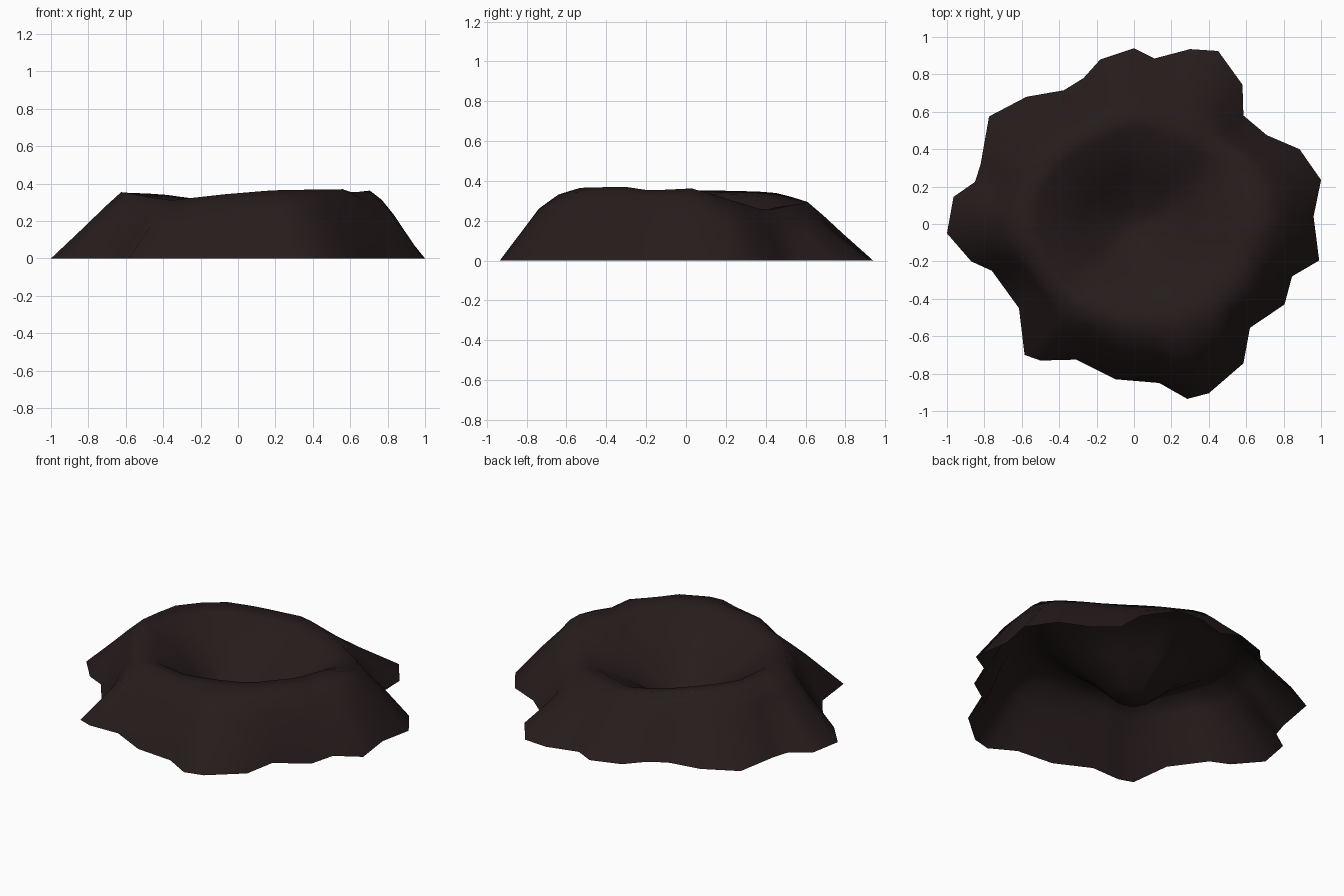
import bpy, bmesh, math
from mathutils import Vector

if "Cube" in bpy.data.objects:
    bpy.data.objects.remove(bpy.data.objects["Cube"])

# Ragged ground outline (x, y), counter-clockwise from the right
BASE = [(.96, .04), (1, .235), (.885, .40), (.71, .475), (.585, .58), (.58, .745),
        (.45, .925), (.30, .935), (.11, .885), (0, .94), (-.18, .88), (-.27, .78),
        (-.375, .715), (-.575, .68), (-.775, .575), (-.82, .32), (-.85, .225),
        (-.965, .145), (-1, -.05), (-.87, -.20), (-.76, -.25), (-.615, -.45),
        (-.585, -.70), (-.50, -.73), (-.31, -.725), (-.10, -.83), (.135, -.85),
        (.285, -.935), (.40, -.905), (.585, -.745), (.62, -.555), (.805, -.43),
        (.845, -.28), (.99, -.195)]
# Uneven crest of the rim (x, y, z)
RIM = [(.71, .04, .363), (.67, .20, .31), (.53, .40, .25), (.30, .51, .275),
       (.03, .62, .292), (-.24, .53, .32), (-.42, .43, .345), (-.58, .25, .35),
       (-.63, -.02, .355), (-.51, -.28, .335), (-.37, -.42, .31),
       (-.05, -.55, .345), (.20, -.54, .365), (.42, -.46, .368), (.56, -.30, .37),
       (.61, -.18, .352)]
PIT = Vector((0, -.02, 0))


def angle(p):
    return math.atan2(p[1], p[0]) % math.tau


def crest_at(a):
    """Point on the straight-sided rim crest in direction a."""
    pts = sorted((angle(p), math.hypot(p[0], p[1]), p[2]) for p in RIM)
    pts = [(pts[-1][0] - math.tau, *pts[-1][1:])] + pts + [(pts[0][0] + math.tau, *pts[0][1:])]
    for (a0, r0, z0), (a1, r1, z1) in zip(pts, pts[1:]):
        if a0 <= a <= a1:
            t = (a - a0) / (a1 - a0)
            r = r0 * r1 * math.sin(a1 - a0) / (r0 * math.sin(a - a0) + r1 * math.sin(a1 - a))
            return Vector((r * math.cos(a), r * math.sin(a), z0 + (z1 - z0) * t))


base = [Vector((x, y, 0)) for x, y in BASE]
crest = [crest_at(angle(p)) for p in base]


def between(target, t, height, bulge=0):
    """Ring between the crest and a target ring; bulges on the front right."""
    ring = []
    for c, s in zip(crest, target):
        k = max(0, c.xy.normalized().dot(Vector((.64, -.77))))
        ring.append(Vector((*c.lerp(s, t).xy, c.z * (height + bulge * k))))
    return ring


pit = [PIT] * len(base)
rings = [base, between(base, .5, .5, .24), between(base, .25, .76, .17), crest,
         between(pit, .17, .95, .02), between(pit, .55, .50), between(pit, .82, .08)]

# Open-bottomed crater shell: outer slope, rim and bowl
bm = bmesh.new()
loops = [[bm.verts.new(p) for p in ring] for ring in rings]
n = len(base)
for lo, hi in zip(loops, loops[1:]):
    for i in range(n):
        j = (i + 1) % n
        bm.faces.new((lo[i], lo[j], hi[j], hi[i]))
tip = bm.verts.new(PIT)
for i in range(n):
    bm.faces.new((loops[-1][i], loops[-1][(i + 1) % n], tip))
for f in bm.faces:
    f.smooth = True

mesh = bpy.data.meshes.new("crater")
bm.to_mesh(mesh)
bm.free()
crater = bpy.data.objects.new("crater", mesh)
bpy.context.collection.objects.link(crater)

# Scorched earth colour
soil = bpy.data.materials.new("dark_brown_earth")
soil.diffuse_color = (.020, .0115, .0115, 1)
soil.use_nodes = True
soil.node_tree.nodes["Principled BSDF"].inputs["Base Color"].default_value = soil.diffuse_color
mesh.materials.append(soil)
